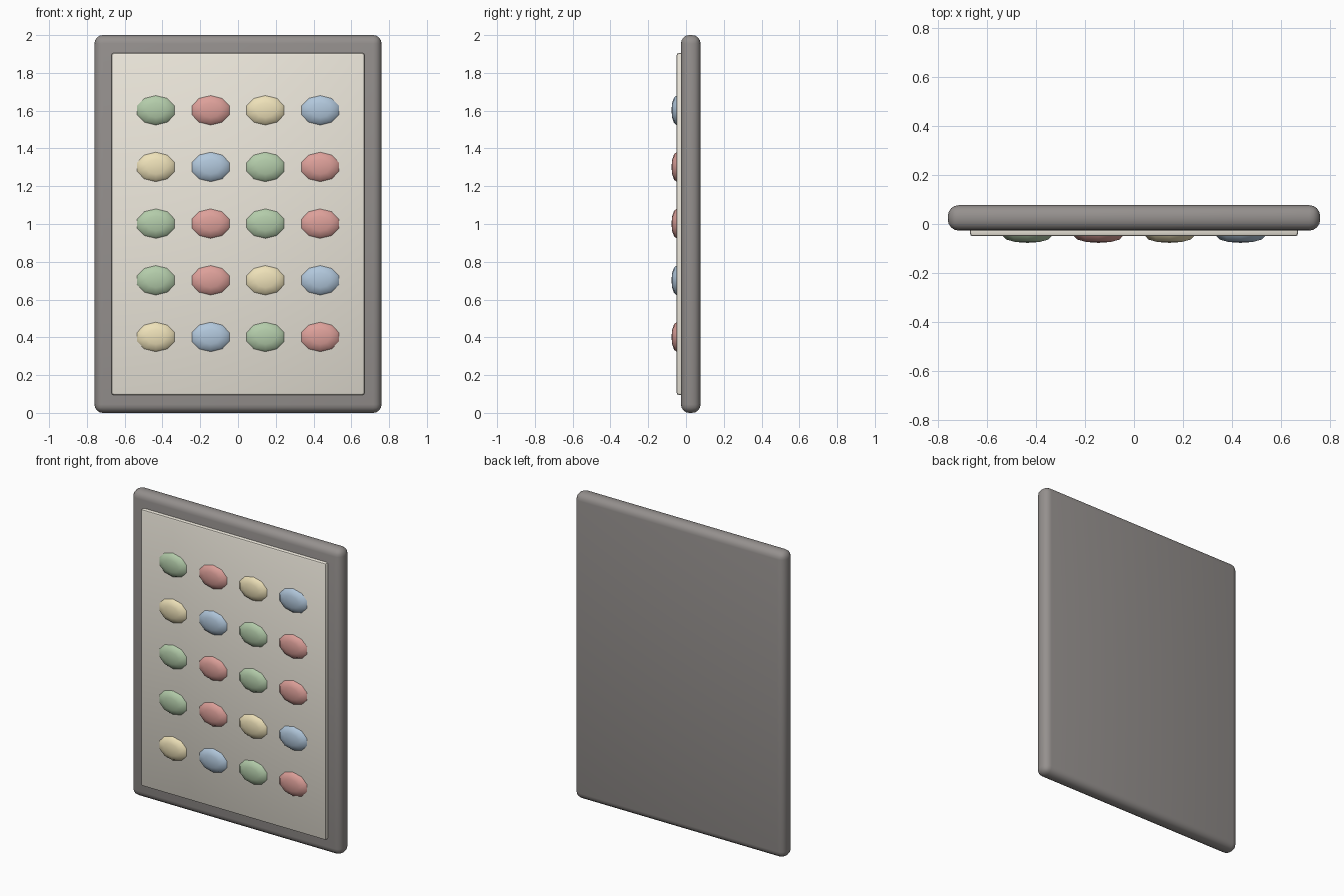
import bpy, bmesh, math
from mathutils import Matrix

if "Cube" in bpy.data.objects:
    bpy.data.objects.remove(bpy.data.objects["Cube"])


def material(name, rgb):
    m = bpy.data.materials.new(name)
    m.diffuse_color = (*rgb, 1)
    m.use_nodes = True
    m.node_tree.nodes["Principled BSDF"].inputs["Base Color"].default_value = m.diffuse_color
    return m


def finish(name, bm, mat, angle):
    me = bpy.data.meshes.new(name)
    bm.to_mesh(me)
    bm.free()
    me.materials.append(mat)
    ob = bpy.data.objects.new(name, me)
    bpy.context.collection.objects.link(ob)
    bpy.ops.object.select_all(action='DESELECT')
    ob.select_set(True)
    bpy.context.view_layer.objects.active = ob
    bpy.ops.object.shade_smooth_by_angle(angle=math.radians(angle))
    return ob


def rounded_slab(name, x, y0, y1, z0, z1, bevel, segments, mat):
    bm = bmesh.new()
    size = Matrix.Diagonal((2 * x, y1 - y0, z1 - z0, 1))
    place = Matrix.Translation((0, (y0 + y1) / 2, (z0 + z1) / 2))
    bmesh.ops.create_cube(bm, size=1, matrix=place @ size)
    bmesh.ops.bevel(bm, geom=bm.edges[:], offset=bevel, segments=segments,
                    profile=0.5, affect='EDGES')
    return finish(name, bm, mat, 35)


def button(name, x, z, mat):
    bm = bmesh.new()
    m = (Matrix.Translation((x, -0.05, z)) @ Matrix.Diagonal((0.104, 0.027, 0.078, 1))
         @ Matrix.Rotation(math.pi / 2, 4, 'X'))
    bmesh.ops.create_uvsphere(bm, u_segments=10, v_segments=6, radius=1, matrix=m)
    return finish(name, bm, mat, 35)


# Dark backing frame and raised cream panel
rounded_slab("frame", 0.76, -0.027, 0.077, 0, 2, 0.045, 4,
             material("dark_frame", (0.30, 0.28, 0.27)))
rounded_slab("panel", 0.67, -0.05, 0.0, 0.095, 1.905, 0.012, 2,
             material("cream", (0.84, 0.80, 0.71)))

# Grid of coloured oval buttons, rows from top to bottom
colours = {
    "G": material("green", (0.45, 0.60, 0.40)),
    "R": material("red", (0.72, 0.35, 0.32)),
    "Y": material("yellow", (0.85, 0.75, 0.48)),
    "B": material("blue", (0.44, 0.57, 0.71)),
}
for r, row in enumerate(("GRYB", "YBGR", "GRGR", "GRYB", "YBGR")):
    for c, key in enumerate(row):
        button(f"button_{r + 1}_{c + 1}", -0.435 + 0.29 * c, 1.602 - 0.3 * r, colours[key])
